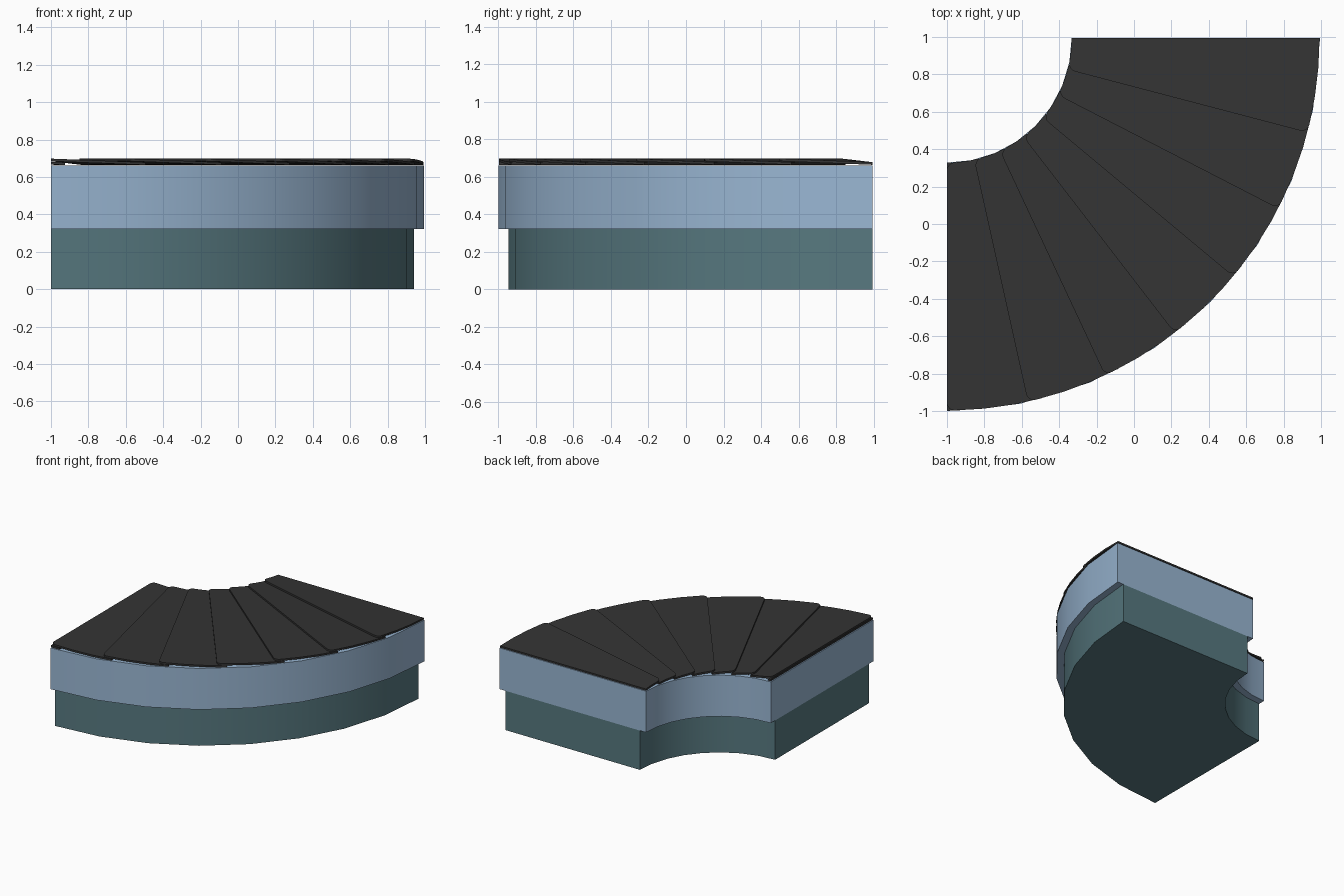
import bpy, bmesh
from math import sin, cos, radians, pi

if "Cube" in bpy.data.objects:
    bpy.data.objects.remove(bpy.data.objects["Cube"])

CX, CY = -1.0, 0.995          # pivot of the quarter turn
R_IN, R_OUT = 0.667, 1.995


def material(name, rgb):
    m = bpy.data.materials.new(name)
    m.diffuse_color = (*rgb, 1)
    m.use_nodes = True
    m.node_tree.nodes["Principled BSDF"].inputs["Base Color"].default_value = m.diffuse_color
    return m


steel_blue = material("steel_blue", (0.32, 0.47, 0.65))
teal = material("dark_teal", (0.095, 0.19, 0.215))
black = material("belt_black", (0.034, 0.034, 0.034))


def polar(r, deg):
    a = radians(deg)
    return CX + r * cos(a), CY + r * sin(a)


def prism(name, low, high, mat):
    """Closed solid between two matching outlines."""
    bm = bmesh.new()
    lo = [bm.verts.new(p) for p in low]
    hi = [bm.verts.new(p) for p in high]
    bm.faces.new(lo)
    bm.faces.new(hi)
    n = len(lo)
    for i in range(n):
        j = (i + 1) % n
        bm.faces.new((lo[i], lo[j], hi[j], hi[i]))
    bmesh.ops.recalc_face_normals(bm, faces=bm.faces)
    me = bpy.data.meshes.new(name)
    bm.to_mesh(me)
    bm.free()
    me.materials.append(mat)
    ob = bpy.data.objects.new(name, me)
    bpy.context.collection.objects.link(ob)
    return ob


def quarter_ring(name, r0, r1, z0, z1, mat, seg=8):
    angles = [-90 * i / seg for i in range(seg + 1)]
    pts = [polar(r1, a) for a in angles] + [polar(r0, a) for a in reversed(angles)]
    ob = prism(name, [(*p, z0) for p in pts], [(*p, z1) for p in pts], mat)
    bpy.ops.object.select_all(action='DESELECT')
    ob.select_set(True)
    bpy.context.view_layer.objects.active = ob
    bpy.ops.object.shade_smooth_by_angle(angle=radians(30))


# Base plinth and wider conveyor body
quarter_ring("base_plinth", R_IN + 0.055, R_OUT - 0.055, 0.0, 0.322, teal)
quarter_ring("conveyor_body", R_IN, R_OUT, 0.322, 0.66, steel_blue)


def slat(name, start, width, fillet):
    """Tilted belt plate, low at its start and overlapping the next at its end."""
    end = start - width
    uv = []                               # (radius, angle) outline
    n = 3
    fo = fillet / R_OUT * 180 / pi        # corner size as an angle
    fi = fillet / R_IN * 180 / pi
    for i in range(n + 1):
        uv.append((R_OUT - 0.003, start + (end + fo - start) * i / n))
    if fillet:
        for k in range(1, 5):
            t = k / 4 * pi / 2
            uv.append((R_OUT - 0.003 - fillet * (1 - cos(t)), end + fo * (1 - sin(t))))
        for k in range(4):
            t = (4 - k) / 4 * pi / 2
            uv.append((R_IN + fillet * (1 - cos(t)), end + fi * (1 - sin(t))))
    for i in range(n, -1, -1):
        uv.append((R_IN, start + (end + fi - start) * i / n))
    low, high = [], []
    for r, a in uv:
        z = 0.664 + 0.02 * (start - a) / 14.7
        low.append((*polar(r, a), z))
        high.append((*polar(r, a), z + 0.014))
    prism(name, low, high, black)


# Seven overlapping belt slats plus the sliver emerging under the last
PITCH = (90 - 14.7) / 6
for i in range(7):
    slat(f"belt_slat_{i + 1}", -i * PITCH, 14.7, 0.04)
slat("belt_slat_end", -7 * PITCH, 90 - 7 * PITCH, 0.0)
